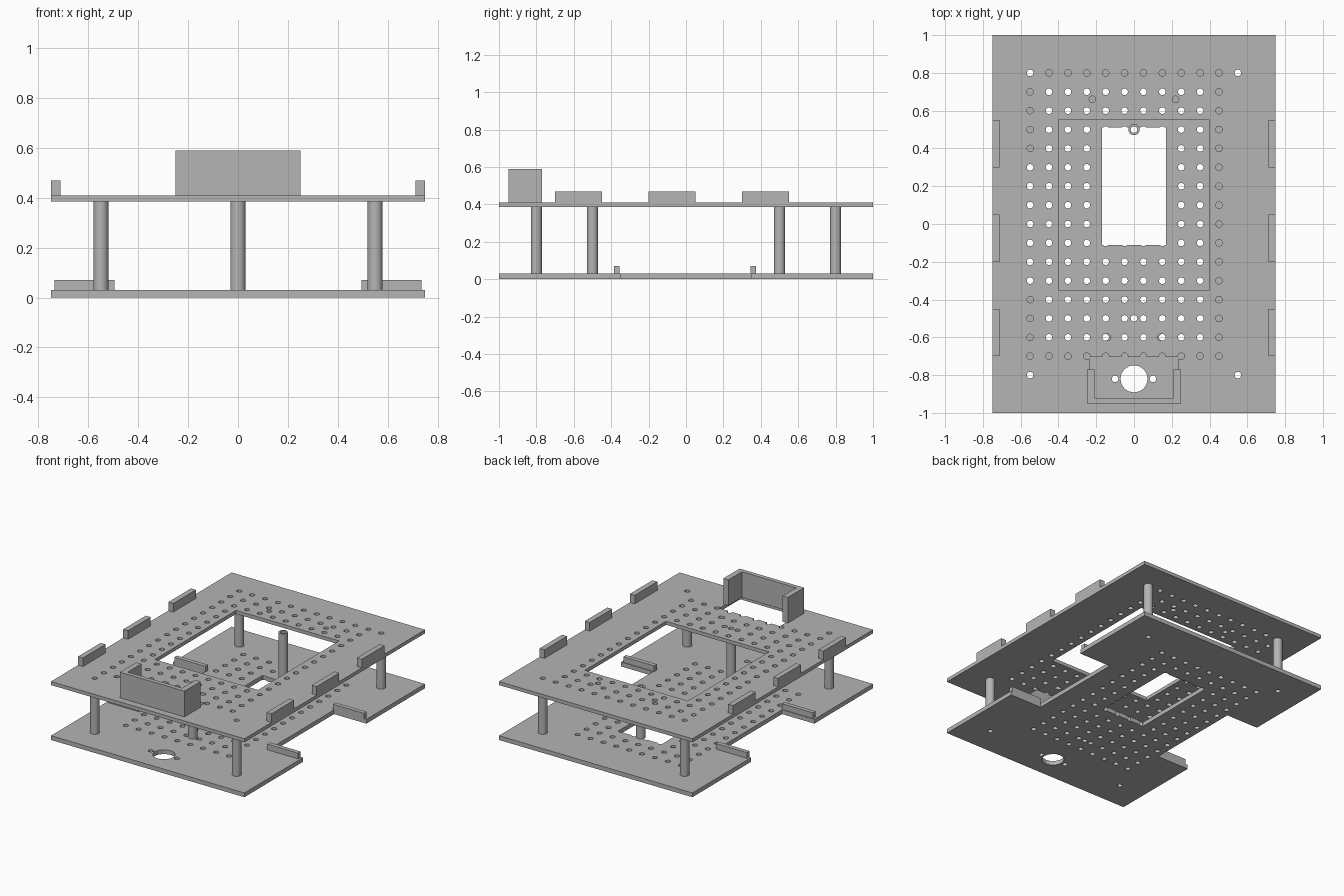
import bpy
import bmesh
from mathutils import Matrix

cube = bpy.data.objects.get("Cube")
if cube:
    bpy.data.objects.remove(cube, do_unlink=True)

grey = bpy.data.materials.new("plain_grey")
grey.use_nodes = True
grey.diffuse_color = (0.46, 0.46, 0.46, 1)
grey.node_tree.nodes["Principled BSDF"].inputs["Base Color"].default_value = (0.46, 0.46, 0.46, 1)

HOLE = 0.0175
DECK = 0.385       # underside of the upper plate
TOP = 0.41


def add_box(bm, x0, x1, y0, y1, z0, z1):
    size = Matrix.Diagonal((x1 - x0, y1 - y0, z1 - z0, 1))
    place = Matrix.Translation(((x0 + x1) / 2, (y0 + y1) / 2, (z0 + z1) / 2))
    bmesh.ops.create_cube(bm, size=1, matrix=place @ size)


def add_cylinder(bm, x, y, r, z0, z1, sides=16):
    bmesh.ops.create_cone(bm, cap_ends=True, segments=sides, radius1=r, radius2=r,
                          depth=z1 - z0, matrix=Matrix.Translation((x, y, (z0 + z1) / 2)))


def make(name, bm):
    mesh = bpy.data.meshes.new(name)
    bm.to_mesh(mesh)
    bm.free()
    mesh.materials.append(grey)
    obj = bpy.data.objects.new(name, mesh)
    bpy.context.collection.objects.link(obj)
    return obj


def box(name, *bounds):
    bm = bmesh.new()
    add_box(bm, *bounds)
    return make(name, bm)


def cut(target, bm):
    cutter = make("cutter", bm)
    cutter.hide_render = True
    mod = target.modifiers.new("cut", "BOOLEAN")
    mod.operation = "DIFFERENCE"
    mod.solver = "EXACT"
    mod.object = cutter
    bpy.context.view_layer.objects.active = target
    bpy.ops.object.modifier_apply(modifier=mod.name)
    bpy.data.objects.remove(cutter, do_unlink=True)


def cut_openings(plate, openings, z0, z1):
    bm = bmesh.new()
    for x0, x1, y0, y1 in openings:
        add_box(bm, x0, x1, y0, y1, z0, z1)
    cut(plate, bm)


def cut_holes(plate, holes, z0, z1, r=HOLE):
    bm = bmesh.new()
    for x, y in holes:
        add_cylinder(bm, x, y, r, z0, z1)
    cut(plate, bm)


def grid(x_start, columns, y_start, rows, window):
    """Hole centres on a 0.1 grid, leaving out those inside the window."""
    x0, x1, y0, y1 = window
    spots = [(x_start + i / 10, y_start + j / 10)
             for i in range(columns) for j in range(rows)]
    return [(x, y) for x, y in spots
            if not (x0 + HOLE < x < x1 - HOLE and y0 + HOLE < y < y1 - HOLE)]


corners = [(sx * 0.55, sy * 0.8) for sx in (-1, 1) for sy in (-1, 1)]
middles = [(0, -0.5), (0, 0.5)]

# Lower plate: centre window, wheel notches, hole grid, caster hole
window = (-0.17, 0.17, -0.11, 0.51)
lower = box("lower_plate", -0.75, 0.75, -1, 1, 0, 0.03)
cut_openings(lower, [window, (-0.9, -0.5, -0.35, 0.35), (0.5, 0.9, -0.35, 0.35)], -0.1, 0.1)
cut_holes(lower, grid(-0.45, 9, -0.6, 14, window), -0.1, 0.1)
cut_holes(lower, corners + middles + [(-0.1, -0.82), (0.1, -0.82)], -0.1, 0.1)
cut_holes(lower, [(0, -0.82)], -0.1, 0.1, 0.072)

# Upper plate: large window, front opening, hole grid, mounting holes
window = (-0.4, 0.4, -0.35, 0.55)
upper = box("upper_plate", -0.75, 0.75, -1, 1, DECK, TOP)
cut_openings(upper, [window, (-0.235, 0.235, -0.935, -0.705)], 0.3, 0.5)
cut_holes(upper, grid(-0.55, 11, -0.7, 16, window), 0.3, 0.5)
mounts = [(s * x, y) for s in (-1, 1) for x, y in ((0.22, 0.66), (0.14, -0.6))]
cut_holes(upper, mounts + [(0, -0.5), (0.55, 0.8), (-0.55, -0.8), (0.55, -0.8)], 0.3, 0.5)

# Hollow standoffs between the plates
for i, (x, y) in enumerate(corners + middles):
    bm = bmesh.new()
    add_cylinder(bm, x, y, 0.03, 0.03, DECK, 32)
    post = make(f"standoff_{i + 1}", bm)
    cut_holes(post, [(x, y)], -0.1, 0.5)
    bpy.ops.object.select_all(action="DESELECT")
    post.select_set(True)
    bpy.context.view_layer.objects.active = post
    bpy.ops.object.shade_smooth_by_angle()

# Low walls beside the wheel notches, and tabs along the upper edges
for side, s in (("right", -1), ("left", 1)):
    for end, y in (("front", -0.385), ("back", 0.345)):
        xs = sorted((s * 0.495, s * 0.735))
        box(f"{side}_{end}_motor_wall", *xs, y, y + 0.03, 0.03, 0.07)
    for i, y in enumerate((-0.7, -0.2, 0.3)):
        xs = sorted((s * 0.712, s * 0.75))
        box(f"{side}_edge_tab_{i + 1}", *xs, y, y + 0.25, TOP, 0.47)

# Three-sided holder at the front, open to the back
holder = box("front_holder", -0.25, 0.25, -0.95, -0.77, TOP, 0.59)
cut_openings(holder, [(-0.21, 0.21, -0.92, -0.6)], 0.3, 0.7)
